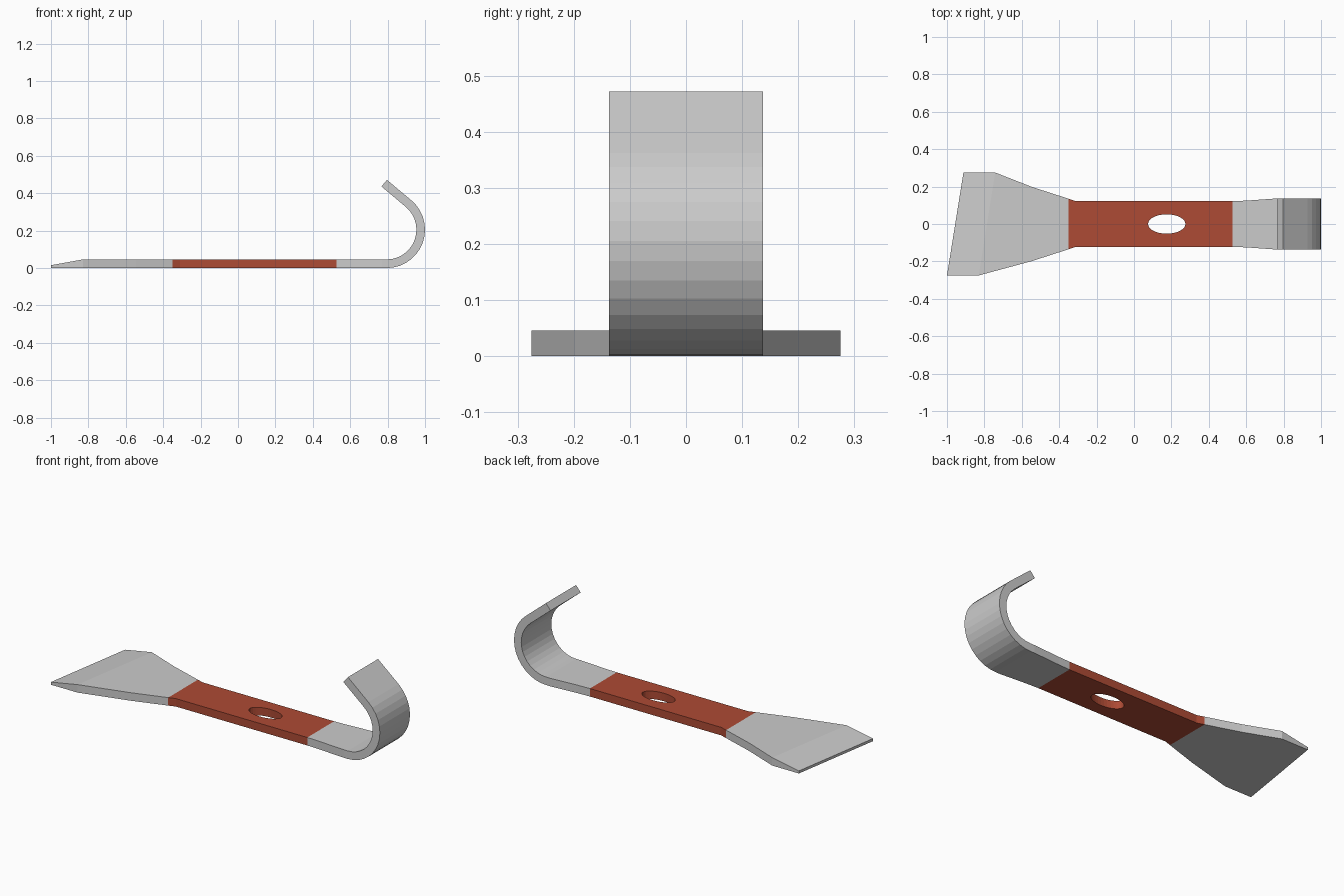
import bpy, bmesh
from math import sin, cos, radians

if "Cube" in bpy.data.objects:
    bpy.data.objects.remove(bpy.data.objects["Cube"])

T = 0.046          # bar thickness
W = 0.122          # half width of the bar


def loft(name, rings):
    """Join four-cornered cross-sections into a closed flat-shaded solid."""
    bm = bmesh.new()
    vs = [[bm.verts.new(p) for p in ring] for ring in rings]
    for a, b in zip(vs, vs[1:]):
        for i in range(4):
            j = (i + 1) % 4
            bm.faces.new((a[i], a[j], b[j], b[i]))
    bm.faces.new(vs[0][::-1])
    bm.faces.new(vs[-1])
    bmesh.ops.recalc_face_normals(bm, faces=bm.faces)
    me = bpy.data.meshes.new(name)
    bm.to_mesh(me)
    bm.free()
    ob = bpy.data.objects.new(name, me)
    bpy.context.collection.objects.link(ob)
    return ob


def flat(x_front, x_back, y, top=T):
    """Section lying on the ground, optionally slanted in plan."""
    return [(x_front, -y, 0), (x_back, y, 0), (x_back, y, top), (x_front, -y, top)]


def upright(outer, inner, y):
    """Section of the hook between an outer and an inner profile point."""
    (xo, zo), (xi, zi) = outer, inner
    return [(xo, -y, zo), (xo, y, zo), (xi, y, zi), (xi, -y, zi)]


# Flared scraper blade with slanted, bevelled edge
loft("scraper_blade", [
    flat(-1.0, -0.912, 0.275, 0.015),
    flat(-0.83, -0.742, 0.275),
    flat(-0.545, -0.545, 0.198),
    flat(-0.35, -0.35, 0.135),
])

# Painted grip with an oval hole
grip = loft("grip", [flat(-0.35, -0.35, 0.135), flat(-0.31, -0.31, W), flat(0.527, 0.527, W)])
paint = bpy.data.materials.new("red_paint")
paint.diffuse_color = (0.42, 0.07, 0.035, 1)
paint.use_nodes = True
paint.node_tree.nodes["Principled BSDF"].inputs["Base Color"].default_value = paint.diffuse_color
grip.data.materials.append(paint)

bpy.ops.mesh.primitive_cylinder_add(vertices=32, radius=1, depth=0.3, location=(0.175, 0, 0))
cutter = bpy.context.object
cutter.name = "hole_cutter"
cutter.scale = (0.1, 0.052, 1)
cutter.hide_render = True
cutter.data.materials.append(paint)
cut = grip.modifiers.new("oval_hole", "BOOLEAN")
cut.operation = "DIFFERENCE"
cut.solver = "EXACT"
cut.object = cutter
bpy.context.view_layer.objects.active = grip
bpy.ops.object.modifier_apply(modifier=cut.name)
bpy.data.objects.remove(cutter)

# Curled hook: straight root, 140 degree bend, straight tip
CX, R, HW, STEPS = 0.795, 0.205, 0.137, 14
rings = [flat(0.527, 0.527, W), flat(0.6, 0.6, 0.125), flat(0.77, 0.77, HW)]
for i in range(STEPS + 1):
    a = radians(-90 + 140 * i / STEPS)
    outer = (CX + R * cos(a), R + R * sin(a))
    inner = (CX + (R - T) * cos(a), R + (R - T) * sin(a))
    rings.append(upright(outer, inner, HW))
dx, dz = -0.17 * sin(a), 0.17 * cos(a)
rings.append(upright((outer[0] + dx, outer[1] + dz), (inner[0] + dx, inner[1] + dz), HW))
loft("hook", rings)
